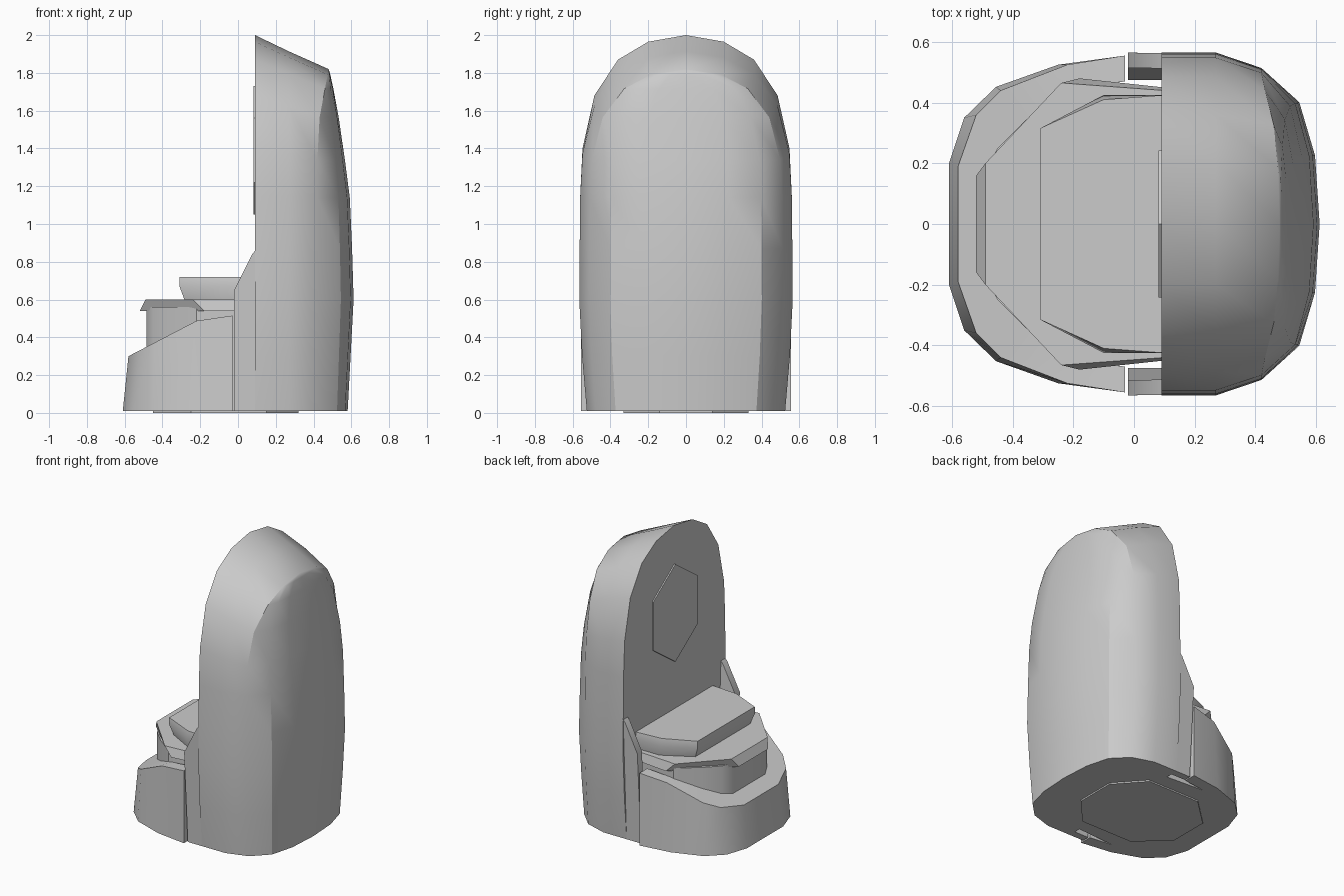
import bpy, bmesh, math

cube = bpy.data.objects.get("Cube")
if cube:
    bpy.data.objects.remove(cube, do_unlink=True)

grey = bpy.data.materials.new("light grey")
grey.use_nodes = True
grey.diffuse_color = (0.6, 0.6, 0.6, 1)
grey.node_tree.nodes["Principled BSDF"].inputs["Base Color"].default_value = (0.6, 0.6, 0.6, 1)


def loft(name, sections, cap_end=True):
    """Join closed sections of equal length into one solid."""
    bm = bmesh.new()
    rings = [[bm.verts.new(p) for p in s] for s in sections]
    n = len(rings[0])
    for a, b in zip(rings, rings[1:]):
        for i in range(n):
            j = (i + 1) % n
            bm.faces.new((a[i], a[j], b[j], b[i]))
    bm.faces.new(rings[0])
    if cap_end:
        bm.faces.new(rings[-1])
    bmesh.ops.remove_doubles(bm, verts=bm.verts, dist=0.0005)
    bmesh.ops.recalc_face_normals(bm, faces=bm.faces)
    mesh = bpy.data.meshes.new(name)
    bm.to_mesh(mesh)
    bm.free()
    mesh.materials.append(grey)
    ob = bpy.data.objects.new(name, mesh)
    bpy.context.collection.objects.link(ob)
    bpy.ops.object.select_all(action='DESELECT')
    ob.select_set(True)
    bpy.context.view_layer.objects.active = ob
    bpy.ops.object.shade_smooth_by_angle(angle=math.radians(30))
    return ob


def mirrored(half, z):
    """Full outline at height z from its +y half."""
    return [(x, y, z) for x, y in half] + [(x, -y, z) for x, y in reversed(half)]


def interp(table, v):
    for (a, fa), (b, fb) in zip(table, table[1:]):
        if v <= b:
            return fa + (fb - fa) * (v - a) / (b - a)
    return table[-1][1]


# Tall back shell: an arch swept back, then closed by a bulging outer wall
ARCH = [(0.525, 0.01), (0.55, 0.3), (0.565, 0.6), (0.563, 0.87), (0.56, 1.15),
        (0.548, 1.4), (0.485, 1.68), (0.36, 1.87), (0.2, 1.965), (0, 2)]
REACH = [(0, 0.58), (0.6, 0.612), (1.1, 0.597), (1.5, 0.545), (1.77, 0.495), (1.82, 0.48)]


def arch_ring(width, drop, x_of):
    """One arch: width scale, lowering of the top, x as a function of z."""
    half = []
    for y, z in ARCH:
        if z > 1.1:
            z = 1.1 + (z - 1.1) * (1 - 0.2 * drop)
        half.append((x_of(z), y * width, z))
    return half + [(x, -y, z) for x, y, z in reversed(half[:-1])]


def crease(z):
    return 0.42 + 0.06 * max(0, (z - 1.5) / 0.32)


def wall(t):
    return lambda z: crease(z) + t * (interp(REACH, z) - crease(z))


shell = [arch_ring(1, 0, lambda z: 0.09),
         arch_ring(1, 0.48, lambda z: 0.27),
         arch_ring(0.91, 1, crease)]
shell += [arch_ring(w, 1, wall(t)) for w, t in ((0.71, 0.65), (0.4, 0.92), (0, 1))]
loft("back_shell", shell, cap_end=False)

# Side wings reaching forward from the shell
WING = [(-0.02, 0.01, 0.525), (0.1, 0.01, 0.525), (0.1, 0.6, 0.565),
        (0.1, 0.87, 0.563), (0.075, 0.84, 0.563), (-0.02, 0.65, 0.565)]
for side, label in ((1, "left"), (-1, "right")):
    loft("shell_wing_" + label,
         [[(x, side * (y - d), z) for x, z, y in WING] for d in (0, 0.05)])

# Shallow panel on the flat face of the shell
panel = [(0.28 * math.sin(i * math.pi / 3), 1.39 + 0.34 * math.cos(i * math.pi / 3))
         for i in range(6)]
loft("back_panel", [[(x, y, z) for y, z in panel] for x in (0.081, 0.095)])

# Sloping apron wrapped round the column
BOTTOM = [(-0.03, 0.555), (-0.25, 0.525), (-0.455, 0.452), (-0.56, 0.35), (-0.61, 0.2)]
TOP = [(-0.03, 0.555), (-0.22, 0.525), (-0.44, 0.44), (-0.52, 0.36), (-0.58, 0.19)]
INNER = [(-0.03, 0.47), (-0.22, 0.445), (-0.36, 0.33), (-0.43, 0.26), (-0.475, 0.18)]


def slope(x):
    return min(0.515, 0.3 + 0.52 * (x + 0.58))


apron = []
for side in (1, -1):
    part = [[(b[0], side * b[1], 0.01), (t[0], side * t[1], slope(t[0])),
             (i[0], side * i[1], slope(i[0])), (i[0], side * i[1], 0.01)]
            for b, t, i in zip(BOTTOM, TOP, INNER)]
    apron += part if side == 1 else part[::-1]
loft("apron", apron)

# Column, seat rim, cushion and foot
COLUMN = [(0.1, 0.43), (-0.22, 0.45), (-0.36, 0.34), (-0.45, 0.25), (-0.485, 0.18)]
loft("seat_column", [mirrored(COLUMN, z) for z in (0.01, 0.56)])

loft("seat_rim", [mirrored([(0.1, 0.45), (-0.18, 0.48), (-0.52, 0.16)], 0.54),
                  mirrored([(0.1, 0.44), (-0.24, 0.465), (-0.49, 0.2)], 0.6)])

loft("seat_cushion", [mirrored([(0.1, 0.41), (-0.08, 0.41), (-0.28, 0.3)], 0.59),
                      mirrored([(0.1, 0.425), (-0.1, 0.425), (-0.31, 0.315)], 0.67),
                      mirrored([(0.1, 0.425), (-0.1, 0.41), (-0.31, 0.315)], 0.72)])

FOOT = [(0.32, 0.14), (0.15, 0.33), (-0.25, 0.33), (-0.45, 0.14)]
loft("foot", [mirrored(FOOT, z) for z in (0, 0.03)])
